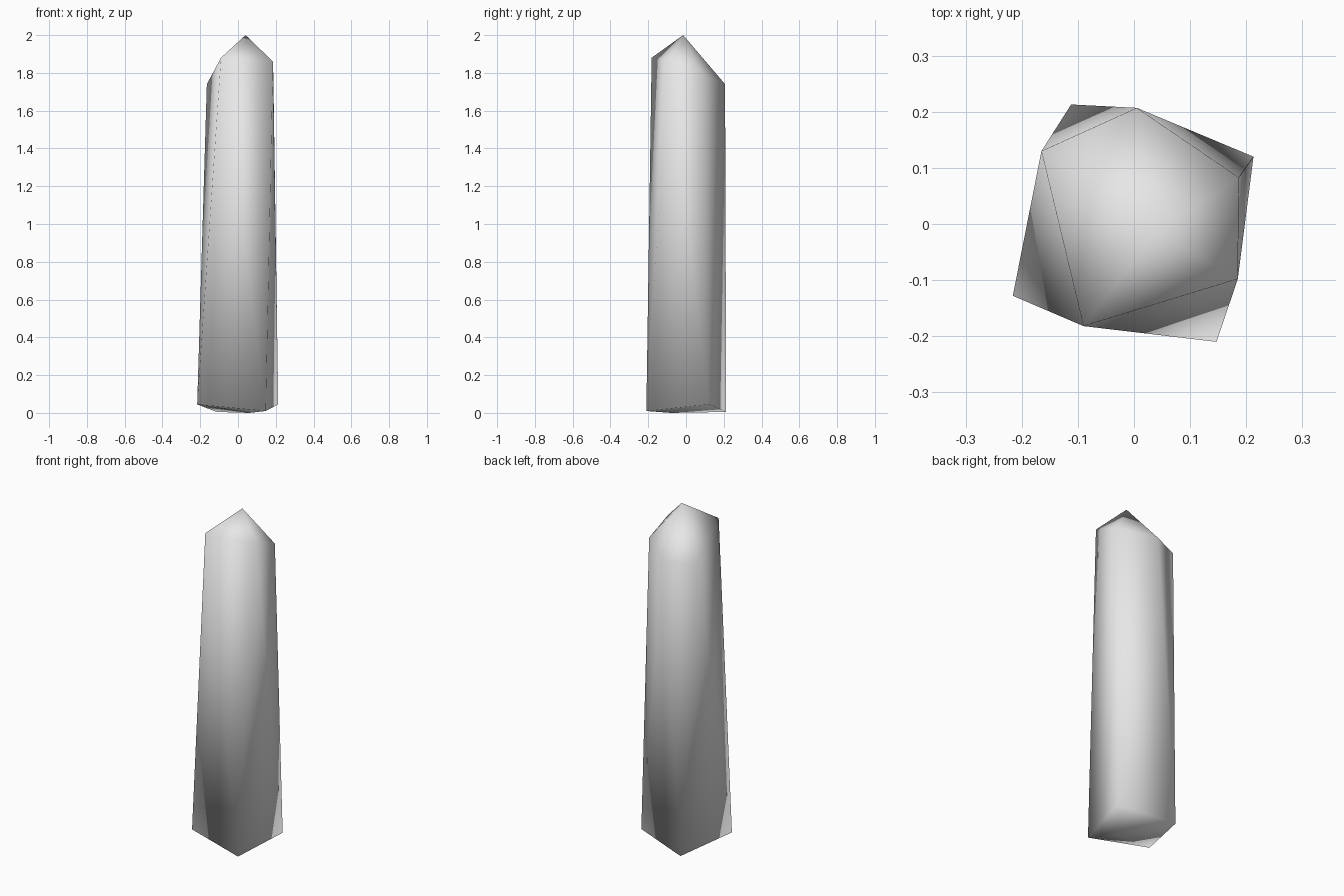
import bpy
import bmesh

cube = bpy.data.objects.get("Cube")
if cube:
    bpy.data.objects.remove(cube, do_unlink=True)


def flat_material(name, color):
    mat = bpy.data.materials.new(name)
    mat.use_nodes = True
    mat.diffuse_color = color
    mat.node_tree.nodes["Principled BSDF"].inputs["Base Color"].default_value = color
    return mat


# Five-sided shoulder under the tip, four-sided foot, shallow point below
tip = [(0.04, -0.015, 2.0)]
shoulder = [(-0.165, 0.13, 1.74), (0.005, 0.207, 1.74), (0.187, 0.083, 1.79),
            (0.185, -0.098, 1.86), (-0.09, -0.182, 1.88)]
foot = [(-0.112, 0.213, 0.005), (0.213, 0.12, 0.045),
        (0.147, -0.21, 0.01), (-0.216, -0.128, 0.045)]
underside = [(0.06, -0.08, 0.0)]

# Faceted crystal shaft wrapped around the corner points
bm = bmesh.new()
for point in tip + shoulder + foot + underside:
    bm.verts.new(point)
bmesh.ops.convex_hull(bm, input=bm.verts)
bmesh.ops.recalc_face_normals(bm, faces=bm.faces)
for face in bm.faces:
    face.smooth = True

mesh = bpy.data.meshes.new("crystal_shard")
bm.to_mesh(mesh)
bm.free()
mesh.materials.append(flat_material("pale_grey", (0.8, 0.8, 0.8, 1.0)))
crystal = bpy.data.objects.new("crystal_shard", mesh)
bpy.context.collection.objects.link(crystal)
